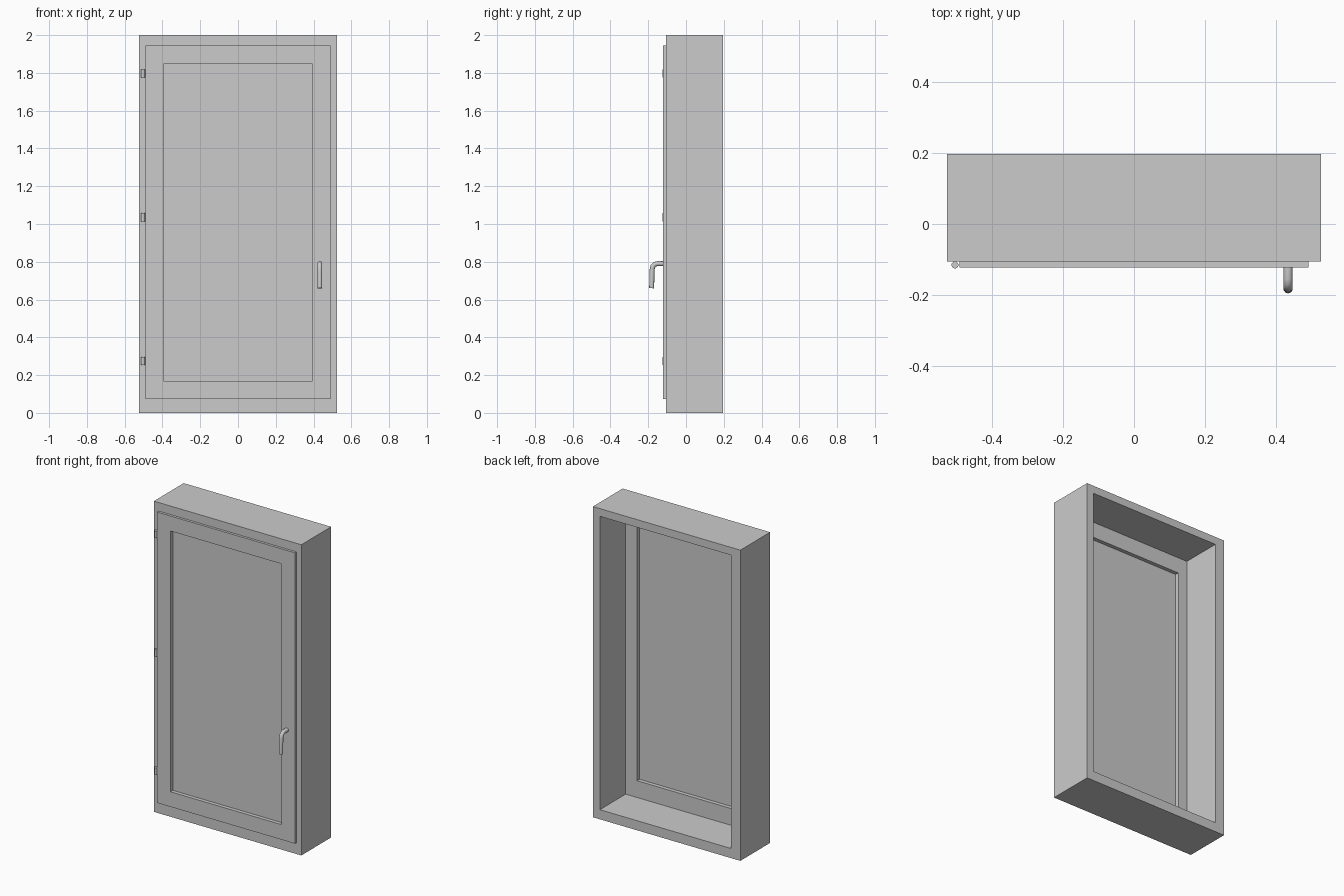
import bpy
import bmesh
from mathutils import Vector

if "Cube" in bpy.data.objects:
    bpy.data.objects.remove(bpy.data.objects["Cube"], do_unlink=True)

# One plain grey for every part
grey = bpy.data.materials.new("plain_grey")
grey.use_nodes = True
GREY = (0.6, 0.6, 0.6, 1)
grey.diffuse_color = GREY
grey.node_tree.nodes["Principled BSDF"].inputs["Base Color"].default_value = GREY


def make_object(name, bm):
    bmesh.ops.recalc_face_normals(bm, faces=bm.faces[:])
    mesh = bpy.data.meshes.new(name)
    bm.to_mesh(mesh)
    bm.free()
    mesh.materials.append(grey)
    obj = bpy.data.objects.new(name, mesh)
    bpy.context.collection.objects.link(obj)
    return obj


def rectangle(bm, rect, y):
    x0, x1, z0, z1 = rect
    return [bm.verts.new((x, y, z)) for x, z in ((x0, z0), (x1, z0), (x1, z1), (x0, z1))]


def lathe_rings(name, steps):
    """Closed frame: bridges a loop of (rectangle, y) steps into one ring."""
    bm = bmesh.new()
    loops = [rectangle(bm, rect, y) for rect, y in steps]
    for a, b in zip(loops, loops[1:] + loops[:1]):
        for i in range(4):
            j = (i + 1) % 4
            bm.faces.new((a[i], a[j], b[j], b[i]))
    return make_object(name, bm)


def box(name, rect, y0, y1):
    bm = bmesh.new()
    a, b = rectangle(bm, rect, y0), rectangle(bm, rect, y1)
    bm.faces.new(a)
    bm.faces.new(b)
    for i in range(4):
        j = (i + 1) % 4
        bm.faces.new((a[i], a[j], b[j], b[i]))
    return make_object(name, bm)


def tube(name, path, radius, sides):
    """Sweep a round section along a path lying in a constant-x plane."""
    bm = bmesh.new()
    points = [Vector(p) for p in path]
    section = bmesh.ops.create_circle(bm, segments=sides, radius=radius)["verts"]
    offsets = [v.co.copy() for v in section]
    bmesh.ops.delete(bm, geom=section, context="VERTS")
    rings = []
    for i, p in enumerate(points):
        along = (points[min(i + 1, len(points) - 1)] - points[max(i - 1, 0)]).normalized()
        side = Vector((1, 0, 0))
        up = along.cross(side)
        rings.append([bm.verts.new(p + side * o.x + up * o.y) for o in offsets])
    for a, b in zip(rings, rings[1:]):
        for i in range(sides):
            j = (i + 1) % sides
            bm.faces.new((a[i], a[j], b[j], b[i]))
    bm.faces.new(rings[0])
    bm.faces.new(rings[-1])
    obj = make_object(name, bm)
    bpy.context.view_layer.objects.active = obj
    obj.select_set(True)
    bpy.ops.object.shade_smooth_by_angle(angle=0.9)
    obj.select_set(False)
    return obj


OUTER = (-0.525, 0.525, 0, 2)
REVEAL = (-0.46, 0.475, 0.062, 1.95)
LEAF = (-0.49, 0.49, 0.073, 1.945)
PANE = (-0.395, 0.395, 0.17, 1.848)
FRONT, BACK = -0.106, 0.197
LEAF_FRONT, LEAF_BACK = -0.122, -0.065

# Deep outer casing, open at the back
lathe_rings("casing", [(OUTER, FRONT), (OUTER, BACK), (REVEAL, BACK), (REVEAL, FRONT)])

# Door leaf: a lip over the casing and a body inside the reveal
lathe_rings("door_leaf", [
    (LEAF, LEAF_FRONT), (LEAF, FRONT), (REVEAL, FRONT),
    (REVEAL, LEAF_BACK), (PANE, LEAF_BACK), (PANE, LEAF_FRONT)])

# Recessed panel
box("door_panel", PANE, -0.098, -0.09)

# Three hinge barrels on the right edge
for label, z in (("lower", 0.275), ("middle", 1.035), ("upper", 1.797)):
    tube(label + "_hinge", [(-0.503, -0.115, z - 0.022), (-0.503, -0.115, z + 0.022)], 0.01, 12)

# Bent lever handle
HANDLE = [(-0.118, 0.79), (-0.153, 0.79), (-0.166, 0.786), (-0.175, 0.776),
          (-0.179, 0.76), (-0.182, 0.66)]
tube("handle", [(0.433, y, z) for y, z in HANDLE], 0.013, 10)
